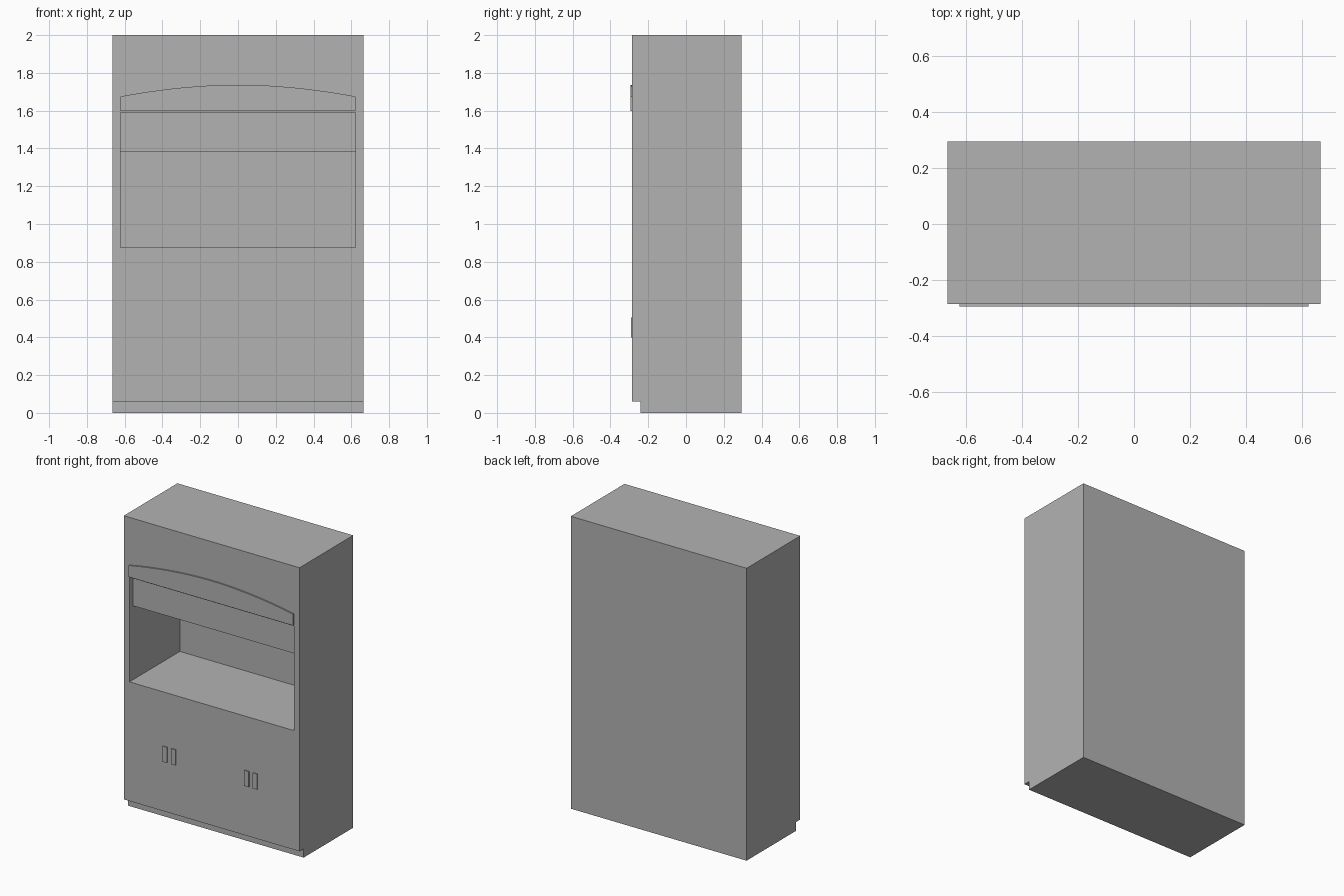
import bpy, bmesh

old = bpy.data.objects.get("Cube")
if old:
    bpy.data.objects.remove(old, do_unlink=True)

# One grey finish for the whole cabinet
grey = bpy.data.materials.new("plain_grey")
grey.use_nodes = True
colour = (0.45, 0.45, 0.45, 1)
grey.diffuse_color = colour
grey.node_tree.nodes["Principled BSDF"].inputs["Base Color"].default_value = colour


def prism(name, outline, offset):
    """Extrude a closed outline of 3D points along an offset."""
    bm = bmesh.new()
    face = bm.faces.new([bm.verts.new(p) for p in outline])
    out = bmesh.ops.extrude_face_region(bm, geom=[face], use_keep_orig=True)
    moved = [g for g in out["geom"] if isinstance(g, bmesh.types.BMVert)]
    bmesh.ops.translate(bm, verts=moved, vec=offset)
    bmesh.ops.recalc_face_normals(bm, faces=bm.faces)
    mesh = bpy.data.meshes.new(name)
    bm.to_mesh(mesh)
    bm.free()
    mesh.materials.append(grey)
    obj = bpy.data.objects.new(name, mesh)
    bpy.context.collection.objects.link(obj)
    return obj


def box(name, x, y, z):
    outline = [(x[0], y[0], z[0]), (x[1], y[0], z[0]),
               (x[1], y[0], z[1]), (x[0], y[0], z[1])]
    return prism(name, outline, (0, y[1] - y[0], 0))


HALF, INNER = 0.665, 0.622       # half widths of the body and the niche
FRONT, BACK = -0.285, 0.295
NICHE_BACK, INSET = 0.26, -0.245
NICHE_LOW, NICHE_TOP = 0.875, 1.59
SPAN = (-INNER, INNER)

# Cabinet body: side profile with a toe kick, extruded across the width
profile = [(-0.24, 0), (BACK, 0), (BACK, 2), (FRONT, 2),
           (FRONT, 0.06), (-0.24, 0.06)]
body = prism("cabinet_body", [(-HALF, y, z) for y, z in profile],
             (2 * HALF, 0, 0))

# Open niche cut from the front
cutter = box("niche_cutter", SPAN, (FRONT - 0.1, NICHE_BACK),
             (NICHE_LOW, NICHE_TOP))
cutter.hide_render = True
cut = body.modifiers.new("niche", "BOOLEAN")
cut.operation = "DIFFERENCE"
cut.solver = "EXACT"
cut.object = cutter
bpy.context.view_layer.objects.active = body
bpy.ops.object.modifier_apply(modifier=cut.name)
bpy.data.objects.remove(cutter, do_unlink=True)

# Shelf and the recessed panel standing on it
box("upper_shelf", SPAN, (INSET, NICHE_BACK), (1.38, 1.42))
box("recessed_panel", SPAN, (INSET, INSET + 0.03), (1.42, NICHE_TOP))

# Arched valance on the front
STEPS = 24
arch = [(-INNER, 1.597), (INNER, 1.597)]
for i in range(STEPS + 1):
    t = 1 - 2 * i / STEPS
    arch.append((INNER * t, 1.737 - 0.062 * abs(t) ** 1.9))
prism("arched_valance", [(x, FRONT - 0.01, z) for x, z in arch], (0, 0.01, 0))

# Two pairs of door handles
for side, centre in (("right", -0.319), ("left", 0.3)):
    for place, shift in (("outer", -0.032), ("inner", 0.032)):
        if side == "left":
            shift = -shift
        x = centre + shift
        box(f"{side}_{place}_handle", (x - 0.017, x + 0.017),
            (FRONT - 0.007, FRONT), (0.4, 0.506))
